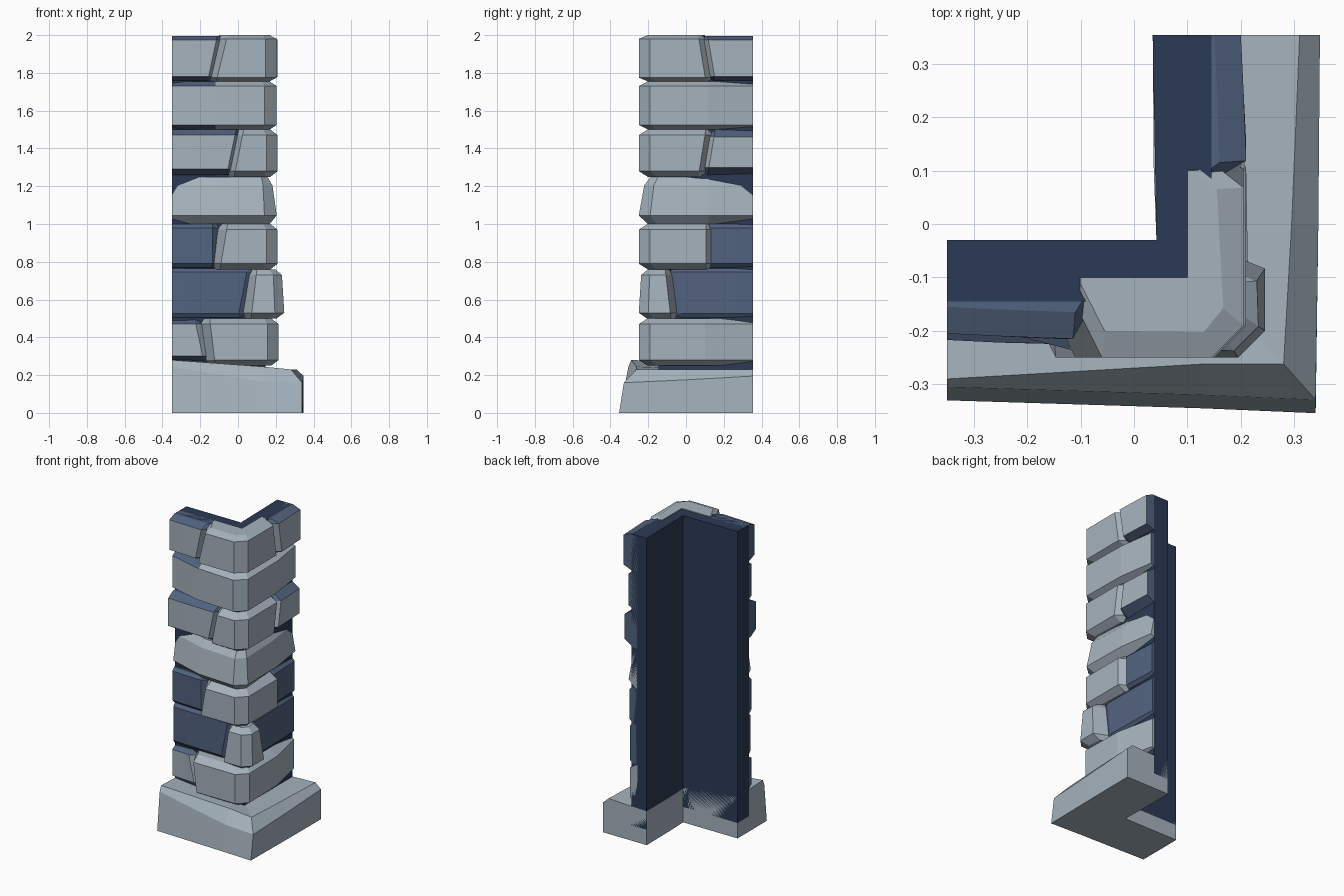
import bpy, bmesh
from mathutils import Vector

if "Cube" in bpy.data.objects:
    bpy.data.objects.remove(bpy.data.objects["Cube"])

def colour(name, rgb):
    m = bpy.data.materials.new(name)
    m.diffuse_color = (*rgb, 1)
    m.use_nodes = True
    m.node_tree.nodes["Principled BSDF"].inputs["Base Color"].default_value = m.diffuse_color
    return m

GREY = colour("light grey stone", (0.38, 0.45, 0.51))
BLUE = colour("slate blue stone", (0.085, 0.125, 0.215))
NAVY = colour("dark navy mortar", (0.024, 0.042, 0.088))

def loft(name, rings, mats, pick=lambda i, j: 0):
    """Closed body through matching rings; pick(station, side) gives the material, station -1 is an end."""
    bm = bmesh.new()
    vs = [[bm.verts.new(p) for p in r] for r in rings]
    n = len(vs[0])
    for i in range(len(vs) - 1):
        for j in range(n):
            k = (j + 1) % n
            f = bm.faces.new((vs[i][j], vs[i][k], vs[i + 1][k], vs[i + 1][j]))
            f.material_index = pick(i, j)
    for end in (vs[0], vs[-1]):
        bm.faces.new(end).material_index = pick(-1, 0)
    bmesh.ops.remove_doubles(bm, verts=bm.verts, dist=1e-5)
    bmesh.ops.recalc_face_normals(bm, faces=bm.faces)
    me = bpy.data.meshes.new(name)
    bm.to_mesh(me)
    bm.free()
    for m in mats:
        me.materials.append(m)
    ob = bpy.data.objects.new(name, me)
    bpy.context.collection.objects.link(ob)
    return ob

def stone(name, path, z0, z1, lean=(0, 0), face=GREY, edge=GREY, edge_from=99, inset=0.05, tilt=0.0, rise=0.03):
    """Bevelled block following an outer path on the wall.
    lean slants the two ends, tilt pulls the top of the face back; edges of the first edge_from spans use edge colour."""
    rings = []
    for s, (x, y) in enumerate(path):
        out = Vector((x, y))
        inn = Vector((min(x, 0.1), max(y, -0.1)))
        d = inn - out
        step = d.normalized() * min(inset, d.length * 0.8)
        back = d.normalized() * tilt
        axis = Vector((0, 1)) if y > -0.1 else Vector((1, 0))
        if len(path) > 4:  # stones that turn the corner lean at their own ends
            axis = Vector((1, 0)) if s < len(path) / 2 else Vector((0, 1))
        amount = lean[0] if s < 2 else lean[1] if s >= len(path) - 2 else 0
        prof = [(inn, z0), (out + step, z0), (out, z0 + rise), (out + back, z1 - rise), (out + step + back * .5, z1), (inn, z1)]
        rings.append([(*(p + axis * amount * ((z - z0) / (z1 - z0) - 0.5)), z) for p, z in prof])
    return loft(name, rings, [face, edge], lambda i, j: 0 if j == 2 or i >= edge_from else 1)

def corner(x0, y1, ex=0.205, ey=-0.25, ch=0.06):
    """Path of a short corner stone with sloped ends."""
    return [(x0, -0.16), (x0 + 0.045, ey), (ex - ch, ey), (ex, ey + ch), (ex, y1 - 0.035), (0.16, y1)]

def full(yl, xr):
    """Path of a long corner stone running the whole length of both arms."""
    return [(-0.35, yl), (-0.12, -0.235), (0.14, -0.25), (0.205, -0.19), (0.2, 0.12), (xr, 0.354)]

def left(x1, y):
    return [(-0.35, y), (-0.25, y - .005), (x1 - 0.035, y - .01), (x1, -0.15)]

def right(y0, x):
    return [(0.15, y0), (x + .01, y0 + 0.035), (x + .005, 0.25), (x, 0.354)]

# Mortar core: L-shaped wall behind the stones
L = [((-0.35, -0.145), (-0.35, -0.03)), ((0.145, -0.145), (0.042, -0.03)), ((0.145, 0.354), (0.035, 0.354))]
loft("mortar_core", [[(*o, 0.1), (*o, 1.995), (*i, 1.995), (*i, 0.1)] for o, i in L], [NAVY])

# Base stone: L-shaped footing with an uneven bevelled top
base = [  # bottom outer, face height, top inset point, top height, inner point
    ((-0.35, -0.33), 0.245, (-0.35, -0.29), 0.28, (-0.35, -0.03)),
    ((0.13, -0.345), 0.165, (0.13, -0.262), 0.245, (0.0, -0.03)),
    ((0.34, -0.354), 0.16, (0.28, -0.262), 0.23, (0.042, -0.03)),
    ((0.345, 0.0), 0.175, (0.295, 0.0), 0.23, (0.037, 0.1)),
    ((0.348, 0.354), 0.195, (0.31, 0.354), 0.23, (0.035, 0.354)),
]
loft("base_stone", [[(*o, 0), (o[0], o[1] + 0.025 * (o[1] < -.3), h), (*t, zt), (*i, zt - 0.01), (*i, 0)]
                    for o, h, t, zt, i in base], [GREY])

# Course 1
stone("course_1_left", left(-0.17, -0.175), 0.27, 0.5, (0, -0.05), edge=BLUE)
p = corner(-0.18, 0.3, 0.215)[:4] + [(0.21, 0.1), (0.155, 0.354)]
stone("course_1_corner", p, 0.25, 0.5, (-0.03, 0))
# Course 2
stone("course_2_left", left(0.06, -0.165), 0.505, 0.765, (0, 0.05), BLUE, BLUE, inset=0.015, rise=0.02)
stone("course_2_corner", corner(0.04, -0.06, 0.245, ch=0.05), 0.5, 0.76, (0.03, -0.03), tilt=0.015)
stone("course_2_right", right(-0.07, 0.155), 0.505, 0.765, (-0.03, 0), BLUE, BLUE, inset=0.015, rise=0.02)
# Course 3
stone("course_3_left", left(-0.1, -0.175), 0.77, 1.0, (0, 0), BLUE, BLUE, inset=0.02, rise=0.02)
stone("course_3_corner", corner(-0.12, 0.14, 0.21), 0.76, 1.0, (0.04, 0))
stone("course_3_right", right(0.1, 0.16), 0.77, 1.0, (0, 0), BLUE, BLUE, inset=0.02, rise=0.02)
# Course 4
stone("course_4_long_corner", full(-0.165, 0.165), 1.0, 1.25, tilt=0.03, rise=0.045)
# Course 5
stone("course_5_left", left(0.0, -0.217), 1.26, 1.5, (0, 0.05), edge=BLUE)
stone("course_5_corner", corner(-0.04, 0.12, 0.21), 1.25, 1.5, (0.05, 0.04))
stone("course_5_right", right(0.1, 0.195), 1.26, 1.5, (0.04, 0), edge=BLUE, inset=0.06, rise=0.04)
# Course 6
stone("course_6_long_corner", full(-0.175, 0.165), 1.5, 1.755, edge=BLUE, edge_from=1, rise=0.025)
# Course 7
stone("course_7_left", left(-0.1, -0.205), 1.76, 1.995, (0, 0.05), edge=BLUE, rise=0.02)
stone("course_7_corner", corner(-0.13, 0.12, 0.205), 1.755, 2.0, (0.06, -0.04), rise=0.02)
stone("course_7_right", right(0.1, 0.2), 1.76, 1.995, (-0.04, 0), edge=BLUE, rise=0.02)
